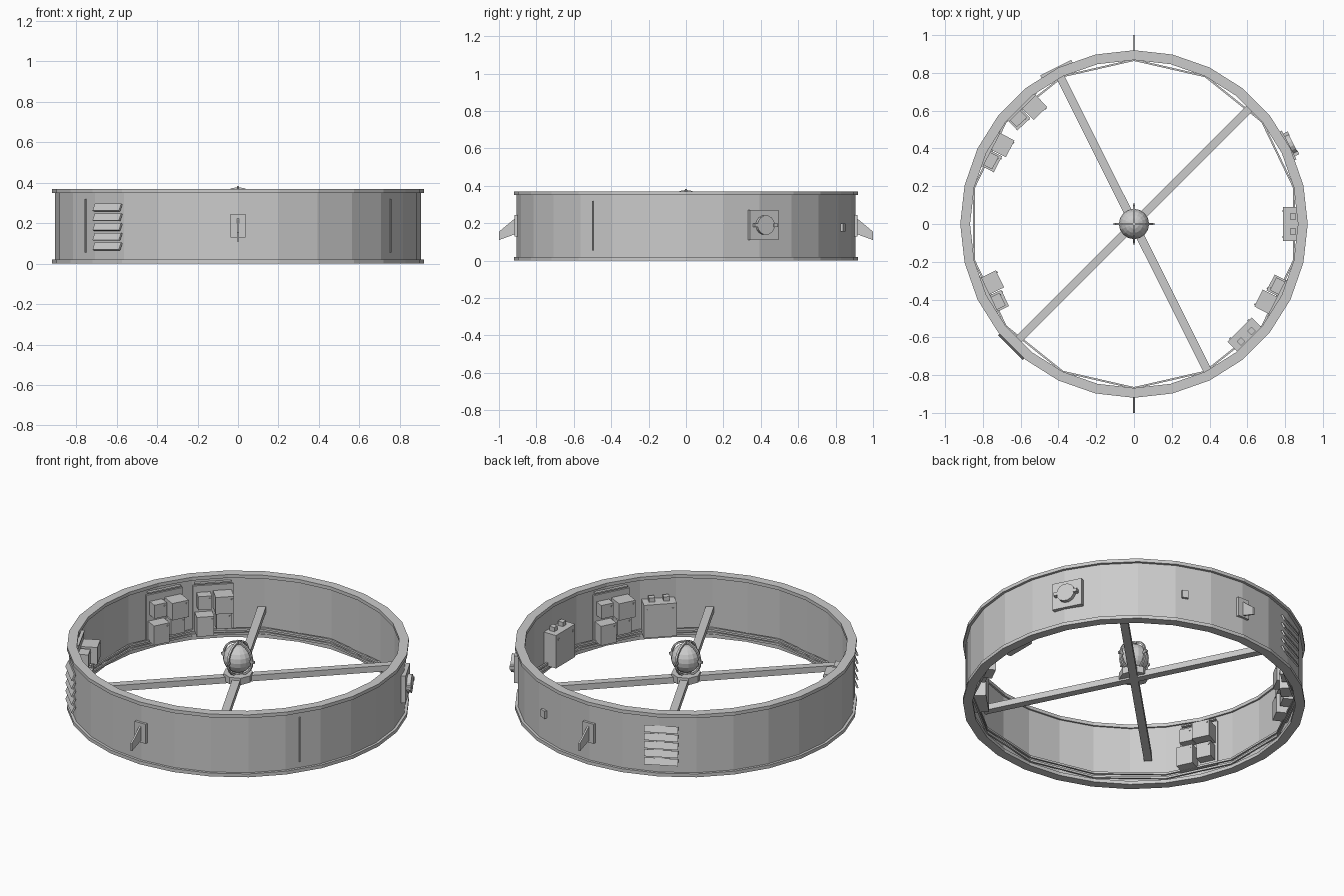
import bpy, bmesh, math
from mathutils import Matrix, Vector

if "Cube" in bpy.data.objects:
    bpy.data.objects.remove(bpy.data.objects["Cube"])


def finish(name, bm):
    bmesh.ops.recalc_face_normals(bm, faces=bm.faces[:])
    me = bpy.data.meshes.new(name)
    bm.to_mesh(me)
    bm.free()
    ob = bpy.data.objects.new(name, me)
    bpy.context.collection.objects.link(ob)
    return ob


def turn(deg):
    return Matrix.Rotation(math.radians(deg), 4, 'Z')


# Box in polar frame: r = radial range, t = tangential range, z = height range
def box(name, deg, r, t, z, tilt=0):
    bm = bmesh.new()
    c = Vector([(a + b) / 2 for a, b in (r, t, z)])
    s = [b - a for a, b in (r, t, z)]
    m = turn(deg) @ Matrix.Translation(c) @ Matrix.Rotation(math.radians(tilt), 4, 'Y')
    bmesh.ops.create_cube(bm, size=1, matrix=m @ Matrix.Diagonal((*s, 1)))
    return finish(name, bm)


# Closed (r, z) profile swept round the z axis
def ring(name, profile, sides, offset=0):
    bm = bmesh.new()
    loops = []
    for i in range(sides):
        a = 2 * math.pi * i / sides + offset
        loops.append([bm.verts.new((r * math.cos(a), r * math.sin(a), z)) for r, z in profile])
    n = len(profile)
    for i in range(sides):
        p, q = loops[i], loops[(i + 1) % sides]
        for j in range(n):
            k = (j + 1) % n
            bm.faces.new((p[j], q[j], q[k], p[k]))
    return finish(name, bm)


def cylinder(name, matrix, radius, depth, sides):
    bm = bmesh.new()
    bmesh.ops.create_cone(bm, cap_ends=True, segments=sides, radius1=radius,
                          radius2=radius, depth=depth, matrix=matrix)
    return finish(name, bm)


# Outer wall with top and bottom flanges
ring("ring_wall", [(.868, 0), (.92, 0), (.92, .02), (.905, .02), (.905, .35), (.92, .35),
                   (.92, .37), (.868, .37), (.868, .35), (.878, .35), (.878, .02), (.868, .02)], 28)

# Coarse conduits along the inside foot of the wall
for i, z in enumerate((.03, .055)):
    ring(f"conduit_{i}", [(.863, z - .006), (.873, z - .006), (.873, z + .006), (.863, z + .006)],
         14, math.pi / 2)

# Crossed spokes, hub and central core
for i, a in enumerate((45, 116.6)):
    box(f"spoke_{i}", a, (-.88, .88), (-.022, .022), (.145, .18))
cylinder("hub", Matrix.Translation((0, 0, .175)), .08, .04, 8)
cylinder("hub_post", Matrix.Translation((0, 0, .2)), .03, .03, 8)
bm = bmesh.new()
bmesh.ops.create_uvsphere(bm, u_segments=16, v_segments=10, radius=.08,
                          matrix=Matrix.Translation((0, 0, .28)))
finish("core_sphere", bm)

# Gimbal rings standing upright round the core
for i, rz in enumerate((0, 90)):
    g = ring(f"gimbal_ring_{i}", [(.088, -.006), (.098, -.006), (.098, .006), (.088, .006)], 20)
    g.matrix_world = Matrix.Translation((0, 0, .28)) @ turn(rz) @ Matrix.Rotation(math.pi / 2, 4, 'X')
for i, a in enumerate((0, 90)):
    box(f"gimbal_pin_{i}", a, (-.108, .108), (-.006, .006), (.274, .286))
box("gimbal_top_pin", 0, (-.006, .006), (-.006, .006), (.36, .384))

# Clusters of four equipment boxes on thin back plates
for i, a in enumerate((134, 152.5, 206, -27)):
    box(f"rack_plate_{i}", a, (.855, .868), (-.11, .11), (.05, .32))
    box(f"rack_rail_{i}", a, (.85, .868), (-.1, .1), (.328, .336))
    for j, (r, t, z) in enumerate([(.80, (.015, .09), (.2, .28)), (.765, (-.1, .0), (.185, .285)),
                                   (.785, (.005, .1), (.05, .165)), (.80, (-.095, -.01), (.08, .17))]):
        box(f"rack_box_{i}_{j}", a, (r, .86), t, z)
        box(f"rack_knob_{i}_{j}", a, (r - .004, r), (t[0] + .008, t[0] + .016),
            (z[1] - .02, z[1] - .012))

# Large battery-like boxes with two terminals
for i, a in enumerate((0, -45)):
    box(f"battery_{i}", a, (.79, .87), (-.09, .09), (.04, .235))
    for j, t in enumerate((-.04, .04)):
        box(f"terminal_{i}_{j}", a, (.825, .857), (t - .016, t + .016), (.235, .26))
        box(f"battery_latch_{i}_{j}", a, (.786, .79), (t * 1.7 - .005, t * 1.7 + .005), (.2, .21))

# Louvred vents outside
for i, a in enumerate((116.6, 225)):
    for j in range(5):
        z = .085 + j * .048
        box(f"vent_slat_{i}_{j}", a, (.908, .918), (-.092, .092), (z - .019, z + .019), -25)

# Docking port
box("port_plate", 27, (.89, .922), (-.085, .085), (.11, .27))
cylinder("port_dial", turn(27) @ Matrix.Translation((.93, 0, .19)) @ Matrix.Rotation(math.pi / 2, 4, 'Y'),
         .052, .03, 14)
for s in (-1, 1):
    t = sorted((s * .045, s * .068))
    box("port_clamp", 27, (.92, .948), t, (.18, .2))

# Small sensor and vertical seams
box("sensor", 67.6, (.89, .915), (-.018, .018), (.155, .2))
for i, a in enumerate((-33.5, 213.5)):
    box(f"seam_{i}", a, (.89, .907), (-.003, .003), (.055, .32))

# Antenna fins front and back
for i, a in enumerate((90, -90)):
    box(f"fin_plate_{i}", a, (.89, .917), (-.036, .036), (.13, .245))
    bm = bmesh.new()
    f = bm.faces.new([bm.verts.new((r, -.005, z)) for r, z in
                      ((.91, .23), (1, .155), (1, .11), (.91, .143))])
    e = bmesh.ops.extrude_face_region(bm, geom=[f])
    bmesh.ops.translate(bm, vec=(0, .01, 0),
                        verts=[v for v in e["geom"] if isinstance(v, bmesh.types.BMVert)])
    bm.transform(turn(a))
    finish(f"fin_{i}", bm)
